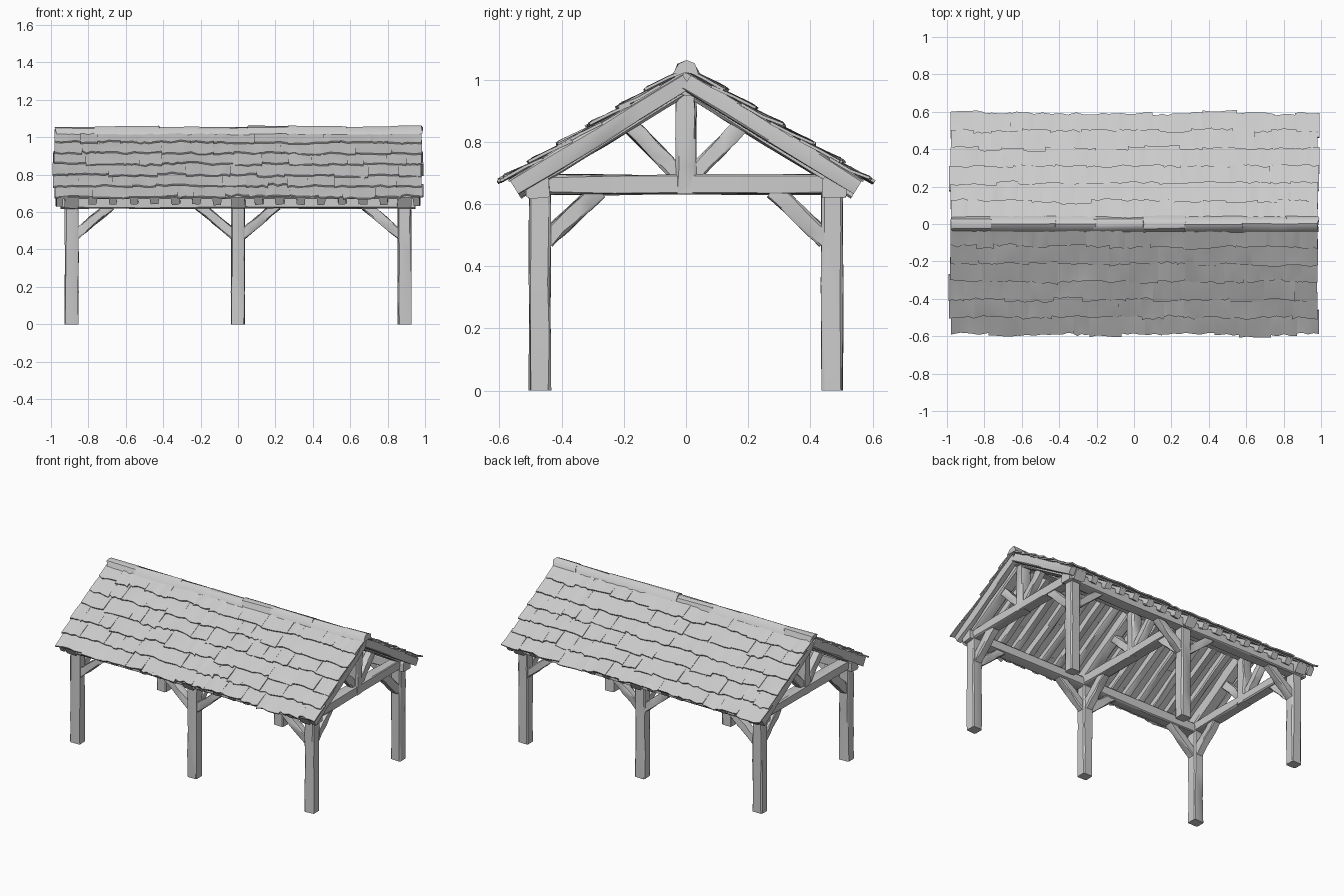
import bpy, bmesh, math, random
from mathutils import Vector, Matrix

random.seed(7)
if "Cube" in bpy.data.objects:
    bpy.data.objects.remove(bpy.data.objects["Cube"], do_unlink=True)

grey = bpy.data.materials.new("weathered grey wood")
grey.use_nodes = True
colour = (0.6, 0.6, 0.6, 1)
grey.diffuse_color = colour
grey.node_tree.nodes["Principled BSDF"].inputs["Base Color"].default_value = colour

RIDGE = Vector((0, 0, 0.99))      # rafter centreline at the ridge
EAVE = Vector((0, 0.55, 0.65))    # rafter centreline at the eave
SLOPE = (EAVE - RIDGE).normalized()
OUT = Vector((0, -SLOPE.z, SLOPE.y))
FRAMES = (-0.89, 0, 0.89)


def rnd(a):
    return random.uniform(-a, a)


def finish(name, bm, angle=30):
    bmesh.ops.recalc_face_normals(bm, faces=bm.faces)
    mesh = bpy.data.meshes.new(name)
    bm.to_mesh(mesh)
    bm.free()
    ob = bpy.data.objects.new(name, mesh)
    bpy.context.collection.objects.link(ob)
    mesh.materials.append(grey)
    bpy.ops.object.select_all(action='DESELECT')
    ob.select_set(True)
    bpy.context.view_layer.objects.active = ob
    bpy.ops.object.shade_smooth_by_angle(angle=math.radians(angle))
    return ob


def beam(name, a, b, width, depth, up=(0, 0, 1), rough=0.004):
    """Hewn timber from a to b: chamfered section, slightly uneven sides."""
    a, b = Vector(a), Vector(b)
    along = (b - a).normalized()
    side = along.cross(Vector(up)).normalized()
    top = side.cross(along)
    bm = bmesh.new()
    rings, steps, c = [], 4, 0.8
    section = [(s * p, t * q) for s, t, flip in
               ((1, 1, 0), (-1, 1, 1), (-1, -1, 0), (1, -1, 1))
               for p, q in (((c, 1), (1, c)) if flip else ((1, c), (c, 1)))]
    for i in range(steps + 1):
        centre = a.lerp(b, i / steps)
        rings.append([bm.verts.new(centre + side * (u * width / 2 + rnd(rough))
                                   + top * (v * depth / 2 + rnd(rough)))
                      for u, v in section])
    n = len(section)
    for r, s in zip(rings, rings[1:]):
        for k in range(n):
            bm.faces.new((r[k], r[(k + 1) % n], s[(k + 1) % n], s[k]))
    bm.faces.new(rings[0])
    bm.faces.new(rings[-1])
    return finish(name, bm)


def mirror_y(v, s):
    return Vector((v.x, v.y * s, v.z))


def at(x, v):
    return Vector((x, v.y, v.z))


# Cross frames: posts, tie beam, king post, struts, braces, principal rafters
for x in FRAMES:
    beam("tie_beam", (x, -0.46, 0.663), (x, 0.46, 0.663), 0.07, 0.062)
    beam("king_post", (x, 0, 0.632), (x, 0, 0.99), 0.07, 0.062, (0, 1, 0))
    for s in (-1, 1):
        beam("post", (x, s * 0.47, 0), (x, s * 0.47, 0.69), 0.072, 0.068, (0, 1, 0), 0.003)
        beam("strut", (x, s * 0.015, 0.685), (x, s * 0.19, 0.865), 0.05, 0.05, (1, 0, 0))
        beam("cross_brace", (x, s * 0.45, 0.485), (x, s * 0.28, 0.645), 0.055, 0.052, (1, 0, 0))
        beam("principal_rafter", at(x, RIDGE), at(x, mirror_y(EAVE, s)), 0.075, 0.07)

# Long timbers: wall plates, ridge beam and the braces along the sides
beam("ridge_beam", (-0.95, 0, 0.985), (0.95, 0, 0.985), 0.06, 0.07)
for s in (-1, 1):
    beam("wall_plate", (-0.95, s * 0.475, 0.653), (0.95, s * 0.475, 0.653), 0.075, 0.068)
    for x in FRAMES:
        for d in (-1, 1):
            if abs(x + d * 0.2) < 0.9:
                beam("side_brace", (x + d * 0.02, s * 0.47, 0.477),
                     (x + d * 0.21, s * 0.47, 0.635), 0.05, 0.05, (0, 1, 0))

# Common rafters between the frames, and the gable edge rafters
for s in (-1, 1):
    for i in range(1, 16):
        x = -0.89 + i * 1.78 / 16
        if i != 8:
            beam("common_rafter", at(x, RIDGE + OUT * 0.01),
                 at(x, mirror_y(EAVE + OUT * 0.01, s)), 0.045, 0.045)
    for x in (-0.955, 0.955):
        beam("gable_rafter", at(x, RIDGE + OUT * 0.005),
             at(x, mirror_y(EAVE + OUT * 0.005, s)), 0.035, 0.055)

LENGTH = (EAVE - RIDGE).length


def roof_point(x, d, h, s):
    """Point at distance d down the slope and height h above the rafters."""
    p = RIDGE + SLOPE * d + OUT * (0.035 + h)
    return mirror_y(Vector((x, p.y, p.z)), s)


def add_plate(bm, x0, x1, d0, d1, h0, h1, s, thick, wave, ragged, cols=4, rows=2):
    """Warped wooden slab lying on the slope, ragged along its lower edge."""
    grids = []
    warp = [[rnd(wave) for _ in range(cols + 1)] for _ in range(rows + 1)]
    cut = [[rnd(ragged) * j / rows for _ in range(cols + 1)] for j in range(rows + 1)]
    for drop in (0, thick):
        grids.append([[bm.verts.new(roof_point(
            x0 + (x1 - x0) * i / cols, d0 + (d1 - d0) * j / rows + cut[j][i],
            h0 + (h1 - h0) * j / rows + warp[j][i] - drop, s))
            for i in range(cols + 1)] for j in range(rows + 1)])
    for g in grids:
        for j in range(rows):
            for i in range(cols):
                bm.faces.new((g[j][i], g[j][i + 1], g[j + 1][i + 1], g[j + 1][i]))
    rim = [(0, i) for i in range(cols)] + [(j, cols) for j in range(rows)]
    rim += [(rows, i) for i in range(cols, 0, -1)] + [(j, 0) for j in range(rows, 0, -1)]
    t, u = grids
    for (j, i), (l, k) in zip(rim, rim[1:] + rim[:1]):
        bm.faces.new((t[j][i], t[l][k], u[l][k], u[j][i]))


# Roof boarding and overlapping split shingles
COURSES = 6
for s, side in ((-1, "front"), (1, "back")):
    bm = bmesh.new()
    add_plate(bm, -0.965, 0.965, -0.01, LENGTH + 0.005, 0, 0, s, 0.008, 0, 0, 1, 1)
    finish(side + "_roof_boarding", bm)
    bm = bmesh.new()
    pitch = (LENGTH + 0.02) / COURSES
    for c in range(COURSES):
        x = -0.985 + rnd(0.008)
        while x < 0.97:
            x1 = x + random.uniform(0.08, 0.2)
            if x1 > 0.94:
                x1 = 0.985 + rnd(0.008)
            low = (c + 1) * pitch + rnd(0.012)
            add_plate(bm, x, x1, c * pitch - 0.035, low, 0.003, 0.017 + rnd(0.003),
                      s, 0.009, 0.004, 0.008)
            x = x1
    finish(side + "_shingles", bm, 40)

# Ridge cap: short bent pieces along the top
bm = bmesh.new()
x = -0.975
while x < 0.97:
    x1 = min(x + random.uniform(0.2, 0.34), 0.975)
    if x1 > 0.9:
        x1 = 0.975
    lift = rnd(0.004)
    profile = ((-0.042, 1.015), (-0.025, 1.048), (0, 1.058), (0.025, 1.048), (0.042, 1.015), (0, 1.02))
    ends = [[bm.verts.new((e + rnd(0.006), y + rnd(0.004), z + lift + rnd(0.003)))
             for y, z in profile] for e in (x, x1 + 0.01)]
    for k in range(6):
        bm.faces.new((ends[0][k], ends[0][(k + 1) % 6], ends[1][(k + 1) % 6], ends[1][k]))
    for ring in ends:
        bm.faces.new(ring)
    x = x1
finish("ridge_cap", bm, 45)
